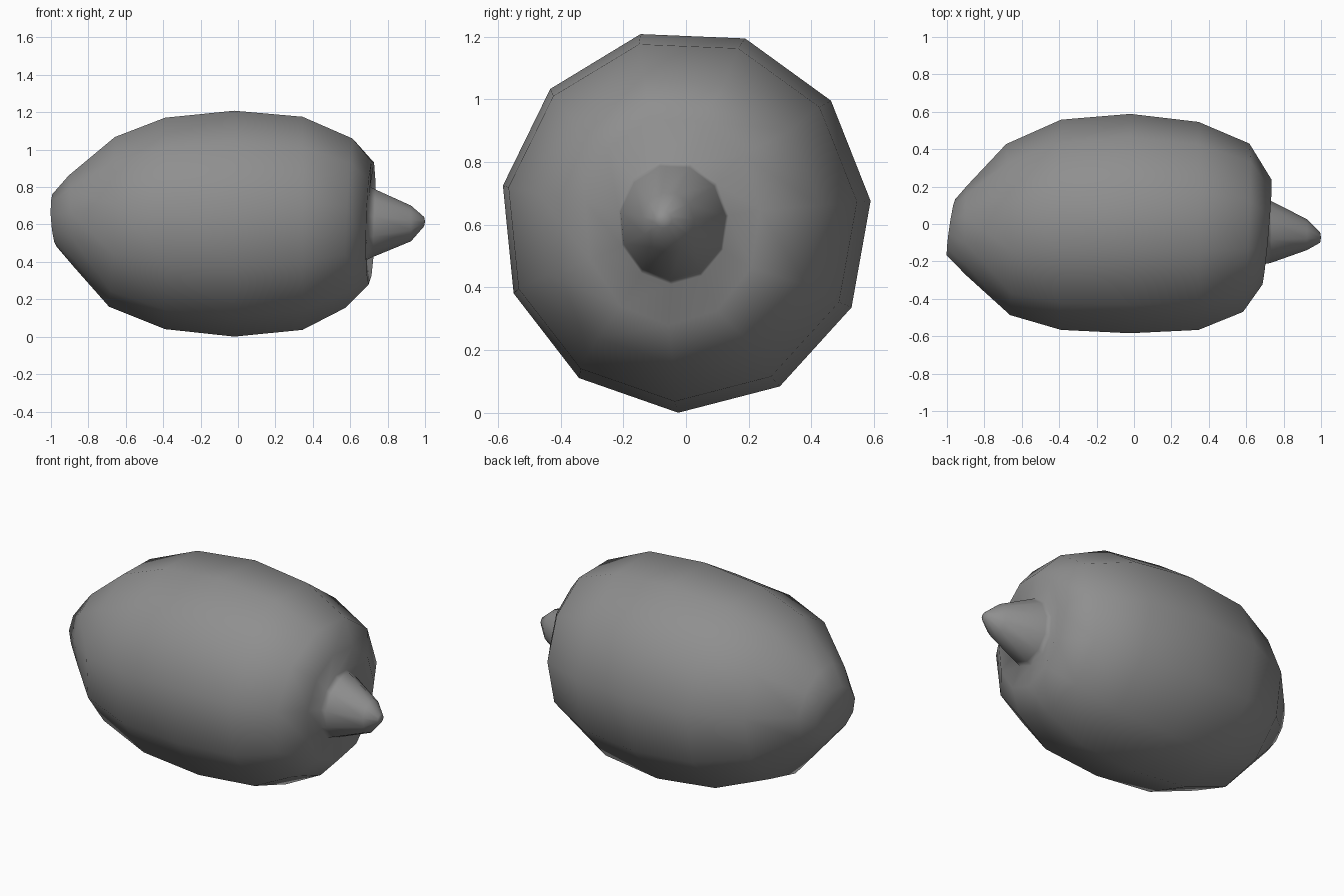
import bpy, bmesh, math

if "Cube" in bpy.data.objects:
    bpy.data.objects.remove(bpy.data.objects["Cube"])

SIDES = 11
# Rings along x: x, y min, y max, z min, z max, x lean over y, x lean over z
RINGS = [
    (-0.978, -0.17, 0.13, 0.48, 0.76, 0.022, -0.010),   # blunt stem end
    (-0.890, -0.28, 0.205, 0.37, 0.86, 0.000, -0.015),
    (-0.675, -0.49, 0.425, 0.16, 1.063, -0.010, 0.015),
    (-0.39, -0.57, 0.555, 0.04, 1.165, 0.0, 0.0),
    (-0.02, -0.588, 0.586, 0.0, 1.202, 0.0, 0.0),
    (0.345, -0.57, 0.543, 0.036, 1.17, 0.0, 0.0),
    (0.597, -0.473, 0.428, 0.155, 1.055, 0.018, 0.020),
    (0.71, -0.325, 0.235, 0.28, 0.935, 0.025, 0.010),   # front shoulder
    (0.697, -0.215, 0.135, 0.41, 0.80, 0.0, 0.010),     # groove round the nipple
    (0.727, -0.21, 0.125, 0.425, 0.785, 0.0, 0.008),    # nipple
    (0.925, -0.14, 0.025, 0.51, 0.70, 0.0, 0.0),
    (0.995, -0.10, -0.045, 0.59, 0.64, 0.0, 0.0),
]


def add_ring(bm, x, y0, y1, z0, z1, lean_y, lean_z):
    cy, ry = (y0 + y1) / 2, (y1 - y0) / 1.98
    rz = (z1 - z0) / 1.96
    cz = z0 + rz
    verts = []
    for i in range(SIDES):
        a = math.radians(-92.3) + 2 * math.pi * i / SIDES
        c, s = math.cos(a), math.sin(a)
        verts.append(bm.verts.new((x + lean_y * c + lean_z * s,
                                   cy + ry * c, cz + rz * s)))
    return verts


def add_cap(bm, ring, x_offset):
    centre = sum((v.co for v in ring[1:]), ring[0].co.copy()) / SIDES
    centre.x += x_offset
    tip = bm.verts.new(centre)
    for i in range(SIDES):
        bm.faces.new((ring[i], ring[(i + 1) % SIDES], tip))


# Lemon skin: rings bridged along the length, capped at both ends
bm = bmesh.new()
rings = [add_ring(bm, *r) for r in RINGS]
for a, b in zip(rings, rings[1:]):
    for i in range(SIDES):
        j = (i + 1) % SIDES
        bm.faces.new((a[i], a[j], b[j], b[i]))
add_cap(bm, rings[0], 0.01)
add_cap(bm, rings[-1], 0.005)
bmesh.ops.recalc_face_normals(bm, faces=bm.faces)
for f in bm.faces:
    f.smooth = True

mesh = bpy.data.meshes.new("lemon")
bm.to_mesh(mesh)
bm.free()

# Dark grey skin
skin = bpy.data.materials.new("dark_grey")
skin.diffuse_color = (0.275, 0.275, 0.275, 1.0)
skin.use_nodes = True
skin.node_tree.nodes["Principled BSDF"].inputs["Base Color"].default_value = skin.diffuse_color
mesh.materials.append(skin)
bpy.context.collection.objects.link(bpy.data.objects.new("lemon", mesh))
